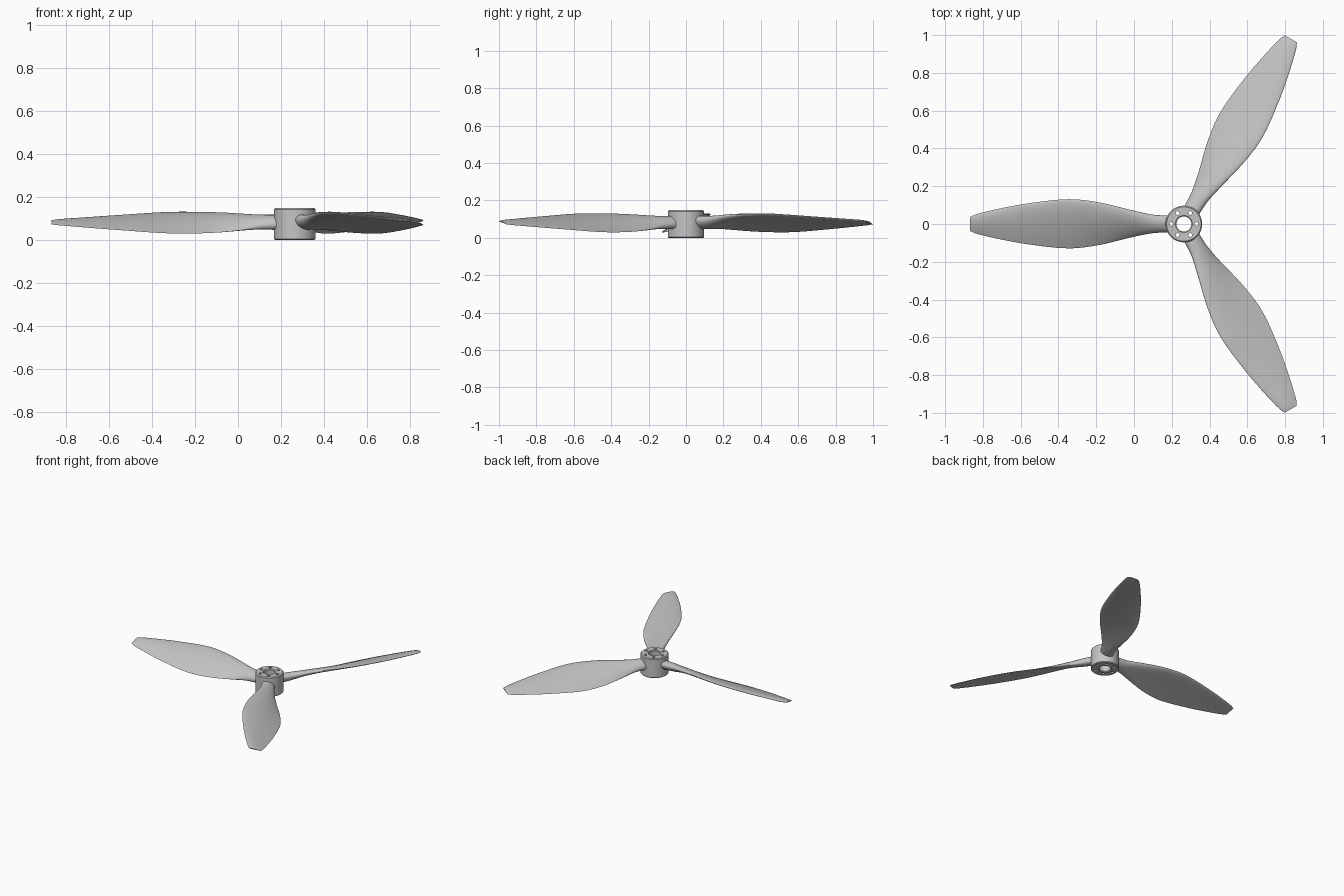
import bpy, bmesh
from math import sin, cos, pi, radians
from mathutils import Matrix

cube = bpy.data.objects.get("Cube")
if cube:
    bpy.data.objects.remove(cube)

HUB_X, HUB_R, HUB_H = 0.264, 0.097, 0.148

metal = bpy.data.materials.new("light grey metal")
metal.use_nodes = True
metal.diffuse_color = (0.55, 0.55, 0.55, 1)
metal.node_tree.nodes["Principled BSDF"].inputs["Base Color"].default_value = (0.55, 0.55, 0.55, 1)


def add_object(name, bm):
    bmesh.ops.recalc_face_normals(bm, faces=bm.faces)
    mesh = bpy.data.meshes.new(name)
    bm.to_mesh(mesh)
    bm.free()
    mesh.materials.append(metal)
    obj = bpy.data.objects.new(name, mesh)
    obj.location.x = HUB_X
    bpy.context.collection.objects.link(obj)
    return obj


def activate(obj):
    bpy.ops.object.select_all(action='DESELECT')
    obj.select_set(True)
    bpy.context.view_layer.objects.active = obj


def smooth(obj, angle):
    activate(obj)
    bpy.ops.object.shade_smooth_by_angle(angle=radians(angle))


# Hub: a closed profile turned around the shaft axis, open in the middle
profile = [(0.045, 0), (HUB_R - 0.005, 0), (HUB_R, 0.005), (HUB_R, HUB_H - 0.006),
           (HUB_R - 0.006, HUB_H), (0.045, HUB_H), (0.04, HUB_H - 0.005), (0.04, 0.005)]
bm = bmesh.new()
ring = [bm.verts.new((r, 0, z)) for r, z in profile]
edges = [bm.edges.new((ring[i - 1], ring[i])) for i in range(len(ring))]
bmesh.ops.spin(bm, geom=ring + edges, cent=(0, 0, 0), axis=(0, 0, 1),
               angle=2 * pi, steps=64, use_merge=True)
bmesh.ops.remove_doubles(bm, verts=bm.verts, dist=0.0001)
hub = add_object("hub", bm)

# Six bolt holes drilled through the hub
bm = bmesh.new()
for i in range(6):
    a = i * pi / 3
    place = Matrix.Translation((0.067 * cos(a), 0.067 * sin(a), HUB_H / 2))
    bmesh.ops.create_cone(bm, cap_ends=True, segments=20, radius1=0.01, radius2=0.01,
                          depth=HUB_H * 2, matrix=place)
cutter = add_object("bolt_hole_cutter", bm)
cutter.hide_render = True
drill = hub.modifiers.new("bolt holes", 'BOOLEAN')
drill.operation = 'DIFFERENCE'
drill.solver = 'EXACT'
drill.object = cutter
activate(hub)
bpy.ops.object.modifier_apply(modifier=drill.name)
bpy.data.objects.remove(cutter)
smooth(hub, 30)

# Blade stations: radius, half width seen from above, half thickness, pitch, airfoil amount
STATIONS = [
    (0.082, 0.047, 0.032, 25, 0.0),
    (0.16, 0.052, 0.030, 27, 0.1),
    (0.26, 0.072, 0.026, 28, 0.5),
    (0.45, 0.113, 0.020, 23, 1.0),
    (0.61, 0.130, 0.017, 20, 1.0),
    (0.82, 0.109, 0.014, 17, 1.0),
    (0.98, 0.080, 0.012, 15, 1.0),
    (1.10, 0.051, 0.010, 13, 1.0),
    (1.132, 0.037, 0.005, 13, 1.0),
]


def station_at(i, t):
    """Smooth curve through the stations with slopes measured along the radius."""
    a, b = STATIONS[i], STATIONS[i + 1]
    before, after = STATIONS[max(i - 1, 0)], STATIONS[min(i + 2, len(STATIONS) - 1)]
    span = b[0] - a[0]
    result = [a[0] + span * t]
    for k in range(1, len(a)):
        m0 = (b[k] - before[k]) / (b[0] - before[0]) * span
        m1 = (after[k] - a[k]) / (after[0] - a[0]) * span
        result.append((2 * t**3 - 3 * t**2 + 1) * a[k] + (t**3 - 2 * t**2 + t) * m0
                      + (3 * t**2 - 2 * t**3) * b[k] + (t**3 - t**2) * m1)
    return result


def blade_section(bm, station, sides=36):
    radius, half, thick, pitch, foil = station
    p = radians(pitch)
    chord = half / (cos(p) * foil + 1 - foil)
    loop = []
    for j in range(sides):
        a = 2 * pi * j / sides
        along = cos(a)
        # round leading edge, thin trailing edge, arched back
        taper = 1 - foil * 0.45 * (1 - along)
        up = thick * (sin(a) * taper + foil * 0.4 * (0.5 - along * along))
        across = chord * along
        loop.append(bm.verts.new((radius, -(across * cos(p) - up * sin(p)),
                                  0.082 + across * sin(p) + up * cos(p))))
    return loop


# Blade: sections lofted from root to tip
bm = bmesh.new()
steps = 6
loops = [blade_section(bm, station_at(i, s / steps))
         for i in range(len(STATIONS) - 1) for s in range(steps)]
loops.append(blade_section(bm, STATIONS[-1]))
for inner, outer in zip(loops, loops[1:]):
    for j in range(len(inner)):
        bm.faces.new((inner[j - 1], inner[j], outer[j], outer[j - 1]))
bm.faces.new(loops[0])
bm.faces.new(loops[-1])
blade = add_object("blade_left_back", bm)
smooth(blade, 40)

# Three equal blades around the hub
blade.rotation_euler.z = radians(60)
for name, angle in (("blade_right", 180), ("blade_left_front", 300)):
    copy = blade.copy()
    copy.name = name
    copy.rotation_euler.z = radians(angle)
    bpy.context.collection.objects.link(copy)
